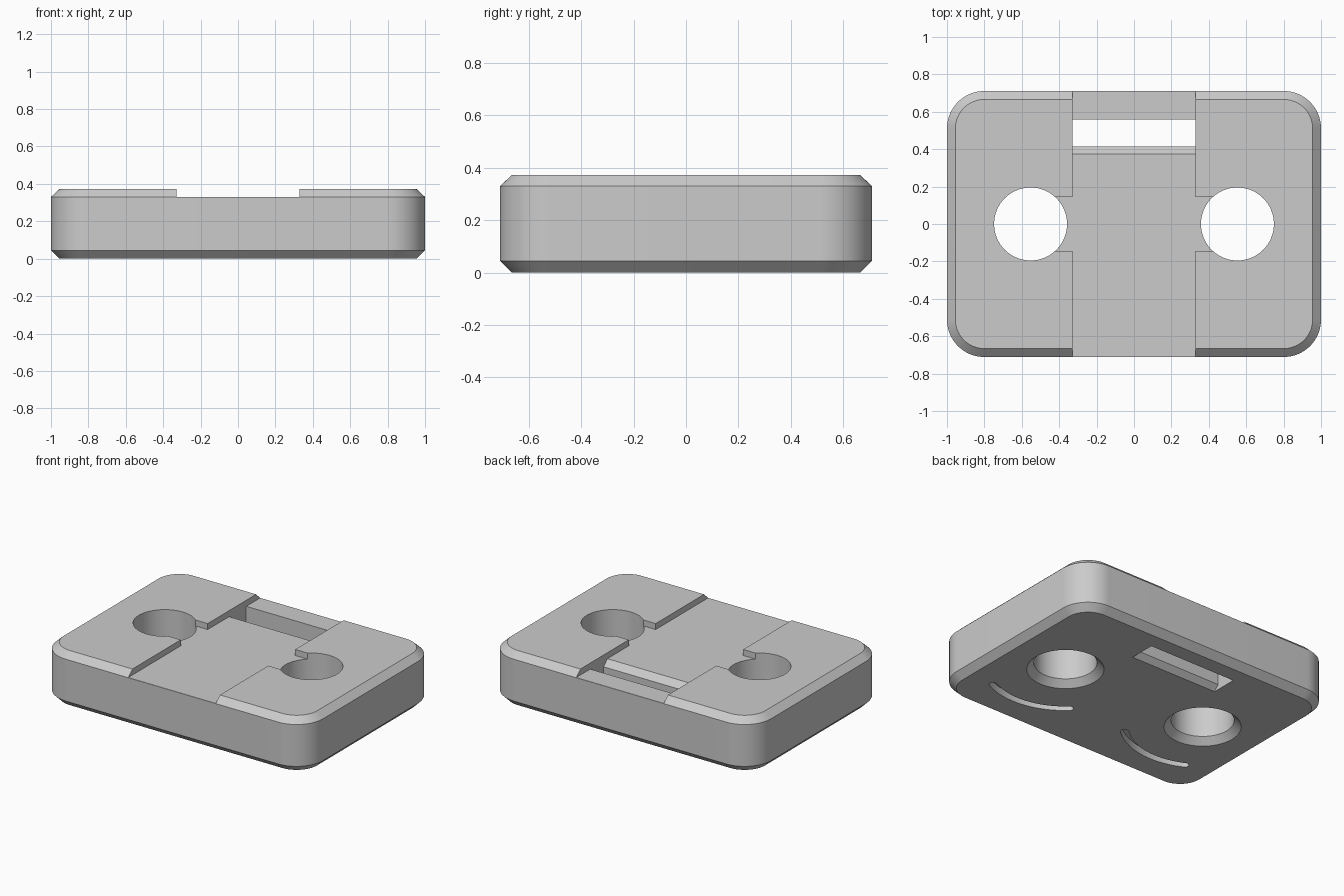
import bpy, bmesh, math

if "Cube" in bpy.data.objects:
    bpy.data.objects.remove(bpy.data.objects["Cube"])

HALF_X, HALF_Y, HEIGHT = 1.0, 0.711, 0.372
FLOOR = 0.331          # floor of the top channel
HOLE_X = 0.553


def loft(name, rings):
    """Closed solid through matching rings of 3D points."""
    bm = bmesh.new()
    loops = [[bm.verts.new(p) for p in ring] for ring in rings]
    n = len(loops[0])
    for a, b in zip(loops, loops[1:]):
        for i in range(n):
            j = (i + 1) % n
            bm.faces.new((a[i], a[j], b[j], b[i]))
    bm.faces.new(loops[0][::-1])
    bm.faces.new(loops[-1])
    bmesh.ops.recalc_face_normals(bm, faces=bm.faces[:])
    mesh = bpy.data.meshes.new(name)
    bm.to_mesh(mesh)
    bm.free()
    ob = bpy.data.objects.new(name, mesh)
    bpy.context.collection.objects.link(ob)
    return ob


def arc(cx, cy, r, start, end, steps):
    return [(cx + r * math.cos(math.radians(start + (end - start) * i / steps)),
             cy + r * math.sin(math.radians(start + (end - start) * i / steps)))
            for i in range(steps + 1)]


def at_z(points, z):
    return [(x, y, z) for x, y in points]


def rounded_rect(inset, z):
    r, pts = 0.2, []
    for k, (sx, sy) in enumerate(((1, 1), (-1, 1), (-1, -1), (1, -1))):
        pts += arc(sx * (HALF_X - r), sy * (HALF_Y - r), r - inset,
                   90 * k, 90 * k + 90, 20)
    return at_z(pts, z)


# Plate with rounded corners and chamfered rims
plate = loft("plate", [rounded_rect(0.045, 0), rounded_rect(0, 0.045),
                       rounded_rect(0, 0.33), rounded_rect(0.045, HEIGHT)])
cutters = []

# Top channel with a side notch towards each hole
w, n, e = 0.33, 0.145, 0.8
cross = [(w, -e), (w, -n), (HOLE_X, -n), (HOLE_X, n), (w, n), (w, e),
         (-w, e), (-w, n), (-HOLE_X, n), (-HOLE_X, -n), (-w, -n), (-w, -e)]
cutters.append(loft("channel_cutter", [at_z(cross, FLOOR), at_z(cross, 0.5)]))

# Strap slot, bevelled along its front edge above and below
profile = [(0.56, -0.02), (0.56, 0.4), (0.306, 0.4), (0.415, 0.291),
           (0.415, 0.035), (0.36, -0.02)]
cutters.append(loft("slot_cutter", [[(x, y, z) for y, z in profile]
                                    for x in (-w, w)]))

for side in (-1, 1):
    # Round through hole, countersunk underneath
    rings = [at_z(arc(side * HOLE_X, 0, r, 0, 360, 64)[:-1], z)
             for r, z in ((0.259, -0.02), (0.195, 0.044), (0.195, 0.5))]
    cutters.append(loft("hole_cutter", rings))

    # Curved groove in the underside with rounded ends
    R, h, a0, a1 = 0.485, 0.025, -133, -63
    p0 = arc(0, 0, R, a0, a0, 1)[0]
    p1 = arc(0, 0, R, a1, a1, 1)[0]
    outline = (arc(0, 0, R + h, a0, a1, 24)
               + arc(*p1, h, a1, a1 + 180, 8)[1:-1]
               + arc(0, 0, R - h, a1, a0, 24)
               + arc(*p0, h, a0 + 180, a0 + 360, 8)[1:-1])
    outline = [(side * (x + HOLE_X), y) for x, y in outline]
    cutters.append(loft("groove_cutter", [at_z(outline, -0.02),
                                          at_z(outline, 0.05)]))

# Cut the plate
bpy.context.view_layer.objects.active = plate
plate.select_set(True)
for c in cutters:
    c.hide_render = True
    mod = plate.modifiers.new("cut", 'BOOLEAN')
    mod.operation, mod.solver, mod.object = 'DIFFERENCE', 'EXACT', c
    bpy.ops.object.modifier_apply(modifier=mod.name)
    bpy.data.objects.remove(c)

# Plain grey finish
grey = bpy.data.materials.new("grey")
grey.diffuse_color = (0.6, 0.6, 0.6, 1)
grey.use_nodes = True
grey.node_tree.nodes["Principled BSDF"].inputs["Base Color"].default_value = grey.diffuse_color
plate.data.materials.clear()
plate.data.materials.append(grey)
bpy.ops.object.shade_smooth_by_angle(angle=math.radians(25))
